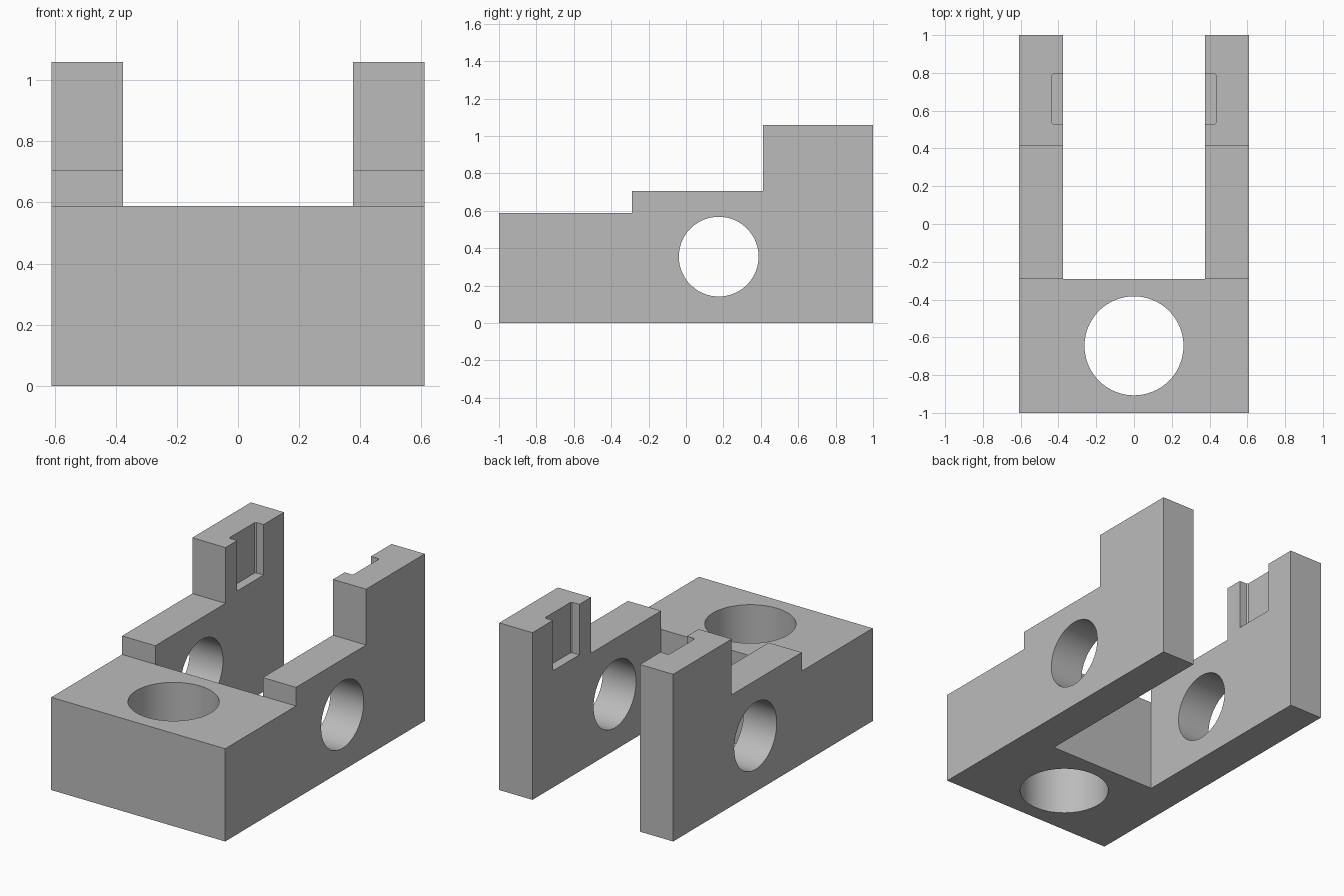
import bpy, bmesh, math
from mathutils import Vector

cube = bpy.data.objects.get("Cube")
if cube:
    bpy.data.objects.remove(cube, do_unlink=True)

grey = bpy.data.materials.new("plain grey")
grey.use_nodes = True
colour = (0.5, 0.5, 0.5, 1)
grey.diffuse_color = colour
grey.node_tree.nodes["Principled BSDF"].inputs["Base Color"].default_value = colour

HALF_W, INNER, STEP_Y = 0.61, 0.377, -0.29


def extrude(name, points, offset):
    """Solid made by sweeping a flat outline along an offset."""
    bm = bmesh.new()
    face = bm.faces.new([bm.verts.new(p) for p in points])
    swept = bmesh.ops.extrude_face_region(bm, geom=[face])
    moved = [g for g in swept["geom"] if isinstance(g, bmesh.types.BMVert)]
    bmesh.ops.translate(bm, verts=moved, vec=Vector(offset))
    bmesh.ops.recalc_face_normals(bm, faces=bm.faces)
    mesh = bpy.data.meshes.new(name)
    bm.to_mesh(mesh)
    bm.free()
    mesh.materials.append(grey)
    obj = bpy.data.objects.new(name, mesh)
    bpy.context.collection.objects.link(obj)
    return obj


def circle(radius, place, count=96):
    angles = [2 * math.pi * i / count for i in range(count)]
    return [place(radius * math.cos(a), radius * math.sin(a)) for a in angles]


# Stepped side profile swept across the full width
profile = [(-1, 0), (1, 0), (1, 1.06), (0.413, 1.06), (0.413, 0.706),
           (STEP_Y, 0.706), (STEP_Y, 0.588), (-1, 0.588)]
body = extrude("forked_bracket", [(-HALF_W, y, z) for y, z in profile], (2 * HALF_W, 0, 0))

# Gap between the two arms
gap = [(-INNER, STEP_Y), (INNER, STEP_Y), (INNER, 1.2), (-INNER, 1.2)]
cutters = [extrude("arm_gap_cutter", [(x, y, -0.2) for x, y in gap], (0, 0, 1.6))]

# Vertical bore in the front block and cross bore through both arms
cutters.append(extrude("vertical_bore_cutter",
                       circle(0.262, lambda u, v: (u, -0.645 + v, -0.2)), (0, 0, 1.2)))
cutters.append(extrude("cross_bore_cutter",
                       circle(0.213, lambda u, v: (-1, 0.175 + u, 0.355 + v)), (2, 0, 0)))

# Open-topped notches in the inner faces, with eased corners
notch = [(0.3, 0.53), (0.427, 0.53), (0.435, 0.538),
         (0.435, 0.787), (0.427, 0.795), (0.3, 0.795)]
for side, label in ((1, "left"), (-1, "right")):
    cutters.append(extrude(label + "_notch_cutter",
                           [(side * x, y, 0.74) for x, y in notch], (0, 0, 0.5)))

# Apply the cuts one after another
bpy.context.view_layer.objects.active = body
for cutter in cutters:
    cutter.hide_render = True
    cut = body.modifiers.new(cutter.name, 'BOOLEAN')
    cut.operation = 'DIFFERENCE'
    cut.solver = 'EXACT'
    cut.object = cutter
    bpy.ops.object.modifier_apply(modifier=cut.name)
    bpy.data.objects.remove(cutter, do_unlink=True)

# Smooth bores, crisp edges
bpy.ops.object.select_all(action='DESELECT')
body.select_set(True)
bpy.ops.object.shade_smooth_by_angle(angle=math.radians(30))
